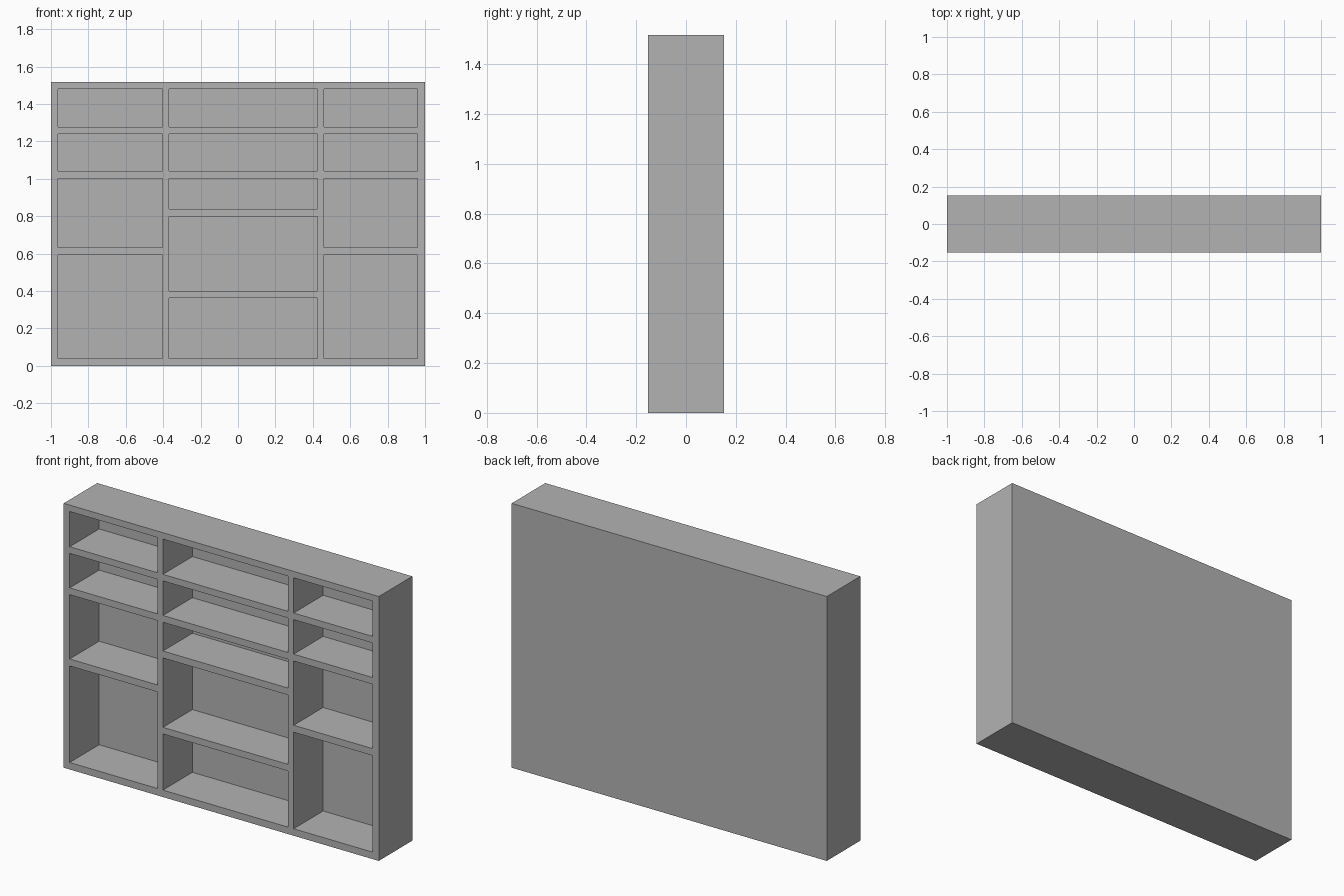
import bpy, bmesh
from mathutils import Matrix, Vector

if "Cube" in bpy.data.objects:
    bpy.data.objects.remove(bpy.data.objects["Cube"])

HALF_W, HALF_D, HEIGHT = 1.0, 0.152, 1.517
BACK_Y = 0.115          # inner face of the back panel

grey = bpy.data.materials.new("plain grey")
grey.diffuse_color = (0.45, 0.45, 0.45, 1)
grey.use_nodes = True
grey.node_tree.nodes["Principled BSDF"].inputs["Base Color"].default_value = grey.diffuse_color


def add_box(bm, lo, hi):
    lo, hi = Vector(lo), Vector(hi)
    m = Matrix.Translation((lo + hi) / 2) @ Matrix.Diagonal((*(hi - lo), 1))
    bmesh.ops.create_cube(bm, size=1, matrix=m)


def make_object(name, boxes):
    bm = bmesh.new()
    for lo, hi in boxes:
        add_box(bm, lo, hi)
    mesh = bpy.data.meshes.new(name)
    bm.to_mesh(mesh)
    bm.free()
    mesh.materials.append(grey)
    obj = bpy.data.objects.new(name, mesh)
    bpy.context.collection.objects.link(obj)
    return obj


# Compartment heights, bottom to top
side_rows = [(0.04, 0.594), (0.634, 1.003), (1.042, 1.24), (1.278, 1.48)]
middle_rows = [(0.04, 0.362), (0.4, 0.798), (0.838, 1.003), (1.042, 1.24), (1.278, 1.48)]
columns = [(-0.962, -0.405, side_rows),
           (-0.37, 0.424, middle_rows),
           (0.46, 0.96, side_rows)]

# Solid block with the open compartments cut into its front
shelf = make_object("shelf_unit", [((-HALF_W, -HALF_D, 0), (HALF_W, HALF_D, HEIGHT))])
cells = [((x0, -HALF_D - 0.1, z0), (x1, BACK_Y, z1))
         for x0, x1, rows in columns for z0, z1 in rows]
cutter = make_object("compartment_cutter", cells)
cutter.hide_render = True

cut = shelf.modifiers.new("compartments", 'BOOLEAN')
cut.operation = 'DIFFERENCE'
cut.solver = 'EXACT'
cut.object = cutter

# Apply the cut and drop the cutter
bpy.context.view_layer.objects.active = shelf
shelf.select_set(True)
bpy.ops.object.modifier_apply(modifier=cut.name)
bpy.data.objects.remove(cutter)
